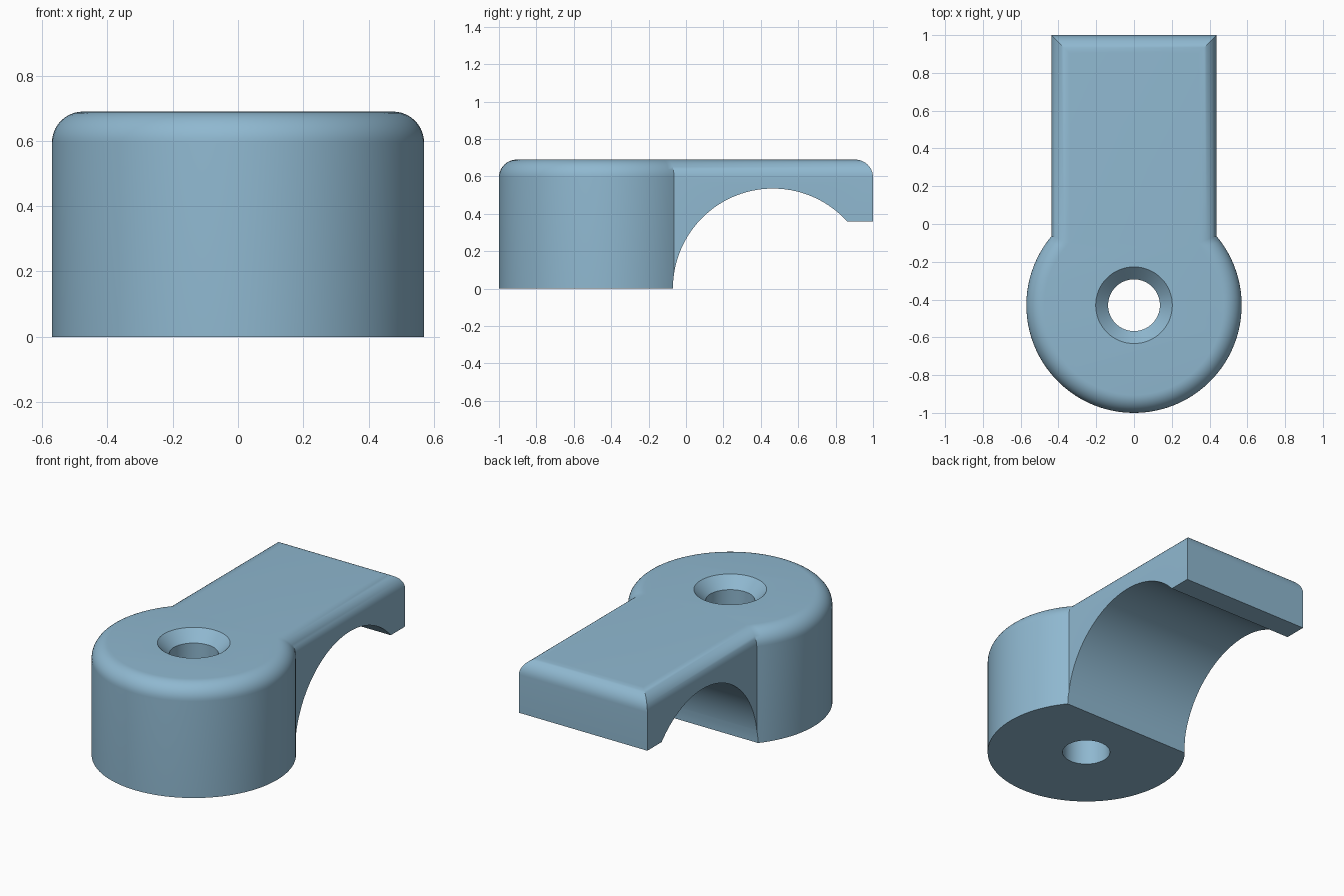
import bpy, bmesh, math

if "Cube" in bpy.data.objects:
    bpy.data.objects.remove(bpy.data.objects["Cube"])

H, FILLET = 0.69, 0.095           # height and top edge rounding
R, CY = 0.57, -0.43               # round boss
W, END = 0.437, 1.0               # arm half width and end
G_Y, G_R, LIP = 0.465, 0.535, 0.36  # pipe groove centre, radius, clamp lip height


def loft(name, rings):
    """Closed solid from equally long rings of points."""
    bm = bmesh.new()
    loops = [[bm.verts.new(p) for p in ring] for ring in rings]
    n = len(rings[0])
    for a, b in zip(loops, loops[1:]):
        for i in range(n):
            j = (i + 1) % n
            bm.faces.new((a[i], a[j], b[j], b[i]))
    bm.faces.new(loops[0][::-1])
    bm.faces.new(loops[-1])
    bmesh.ops.recalc_face_normals(bm, faces=bm.faces)
    mesh = bpy.data.meshes.new(name)
    bm.to_mesh(mesh)
    bm.free()
    obj = bpy.data.objects.new(name, mesh)
    bpy.context.collection.objects.link(obj)
    return obj


def outline(d, z, steps=72):
    """Keyhole outline of boss and arm, moved inward by d."""
    r, w = R - d, W - d
    a0 = math.acos(w / r)
    sweep = math.pi + 2 * a0
    start = math.pi - a0
    pts = [(r * math.cos(start + sweep * i / steps),
            CY + r * math.sin(start + sweep * i / steps), z) for i in range(steps + 1)]
    return pts + [(w, END - d, z), (-w, END - d, z)]


def circle(r, z, n=64):
    return [(r * math.cos(math.tau * i / n), CY + r * math.sin(math.tau * i / n), z)
            for i in range(n)]


# Clamp body with rounded top edge
rings = [outline(0, 0)]
for i in range(11):
    a = math.pi / 2 * i / 10
    rings.append(outline(FILLET * (1 - math.cos(a)), H - FILLET + FILLET * math.sin(a)))
body = loft("pipe_clamp", rings)

# Pipe groove and space under the clamp lip
a_end = math.asin(LIP / G_R)
profile = [(G_Y - G_R, -0.1)]
for i in range(49):
    a = math.pi + (a_end - math.pi) * i / 48
    profile.append((G_Y + G_R * math.cos(a), G_R * math.sin(a)))
profile += [(1.2, LIP), (1.2, -0.1)]
groove = loft("groove_cutter", [[(x, y, z) for y, z in profile] for x in (-0.8, 0.8)])

# Countersunk screw hole
hole = loft("screw_hole_cutter", [circle(0.137, -0.1), circle(0.137, H - 0.066),
                                  circle(0.203, H), circle(0.203, H + 0.1)])

bpy.context.view_layer.objects.active = body
body.select_set(True)
for cutter in (groove, hole):
    cutter.hide_render = True
    mod = body.modifiers.new(cutter.name, 'BOOLEAN')
    mod.operation, mod.solver, mod.object = 'DIFFERENCE', 'EXACT', cutter
    bpy.ops.object.modifier_apply(modifier=mod.name)
for cutter in (groove, hole):
    bpy.data.objects.remove(cutter)

# Single blue plastic colour
mat = bpy.data.materials.new("steel_blue")
mat.diffuse_color = (0.275, 0.479, 0.63, 1)
mat.use_nodes = True
mat.node_tree.nodes["Principled BSDF"].inputs["Base Color"].default_value = mat.diffuse_color
body.data.materials.clear()
body.data.materials.append(mat)
bpy.ops.object.shade_smooth_by_angle(angle=math.radians(30))
